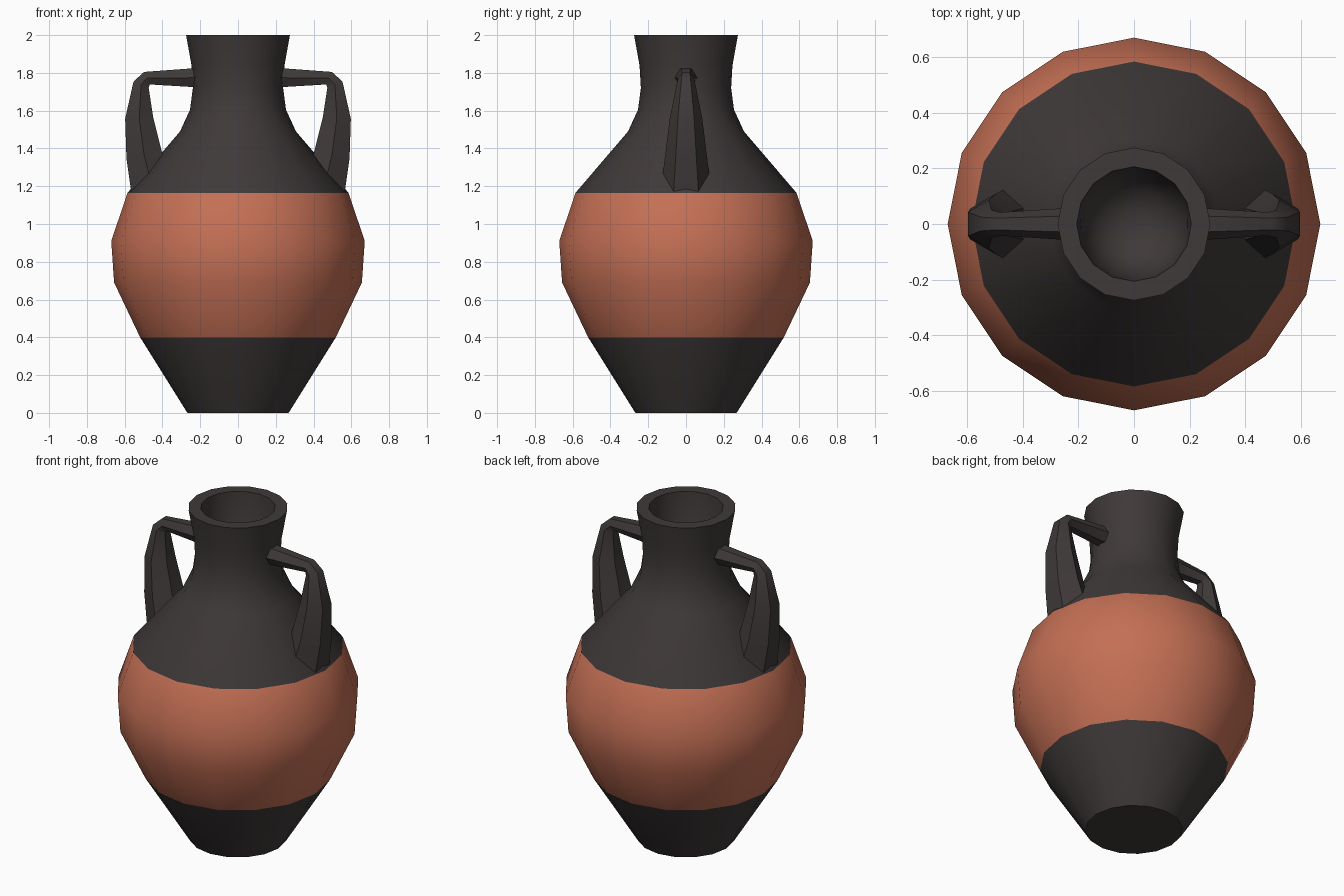
import bpy, bmesh, math
from mathutils import Vector

if "Cube" in bpy.data.objects:
    bpy.data.objects.remove(bpy.data.objects["Cube"])


def material(name, rgb):
    m = bpy.data.materials.new(name)
    m.diffuse_color = (*rgb, 1)
    m.use_nodes = True
    m.node_tree.nodes["Principled BSDF"].inputs["Base Color"].default_value = m.diffuse_color
    return m


black = material("black glaze", (0.05, 0.041, 0.041))
clay = material("terracotta", (0.55, 0.16, 0.09))


def loft(name, rings, mats, rule=lambda z: 0):
    """Skin a list of rings of points, cap both ends, colour faces by height."""
    bm = bmesh.new()
    vs = [[bm.verts.new(p) for p in ring] for ring in rings]
    n = len(vs[0])
    for a, b in zip(vs, vs[1:]):
        for i in range(n):
            j = (i + 1) % n
            bm.faces.new((a[i], a[j], b[j], b[i]))
    bm.faces.new(vs[0][::-1])
    bm.faces.new(vs[-1])
    bmesh.ops.recalc_face_normals(bm, faces=bm.faces)
    for f in bm.faces:
        f.material_index = rule(f.calc_center_median().z)
    me = bpy.data.meshes.new(name)
    bm.to_mesh(me)
    bm.free()
    for m in mats:
        me.materials.append(m)
    ob = bpy.data.objects.new(name, me)
    bpy.context.collection.objects.link(ob)
    bpy.ops.object.select_all(action='DESELECT')
    ob.select_set(True)
    bpy.context.view_layer.objects.active = ob
    bpy.ops.object.shade_smooth_by_angle(angle=math.radians(50))
    return ob


def circle(r, z, n=16):
    return [(r * math.cos(2 * math.pi * i / n), r * math.sin(2 * math.pi * i / n), z)
            for i in range(n)]


# Vase body: outer profile from foot to lip, then down into the mouth
profile = [(0.268, 0), (0.518, 0.40), (0.656, 0.69), (0.671, 0.91), (0.585, 1.165),
           (0.307, 1.49), (0.254, 1.605), (0.239, 1.72), (0.246, 1.84), (0.275, 2.0),
           (0.206, 2.0), (0.19, 1.75), (0.13, 1.62), (0.04, 1.59)]
loft("vase_body", [circle(r, z) for r, z in profile], [black, clay],
     lambda z: 1 if 0.40 < z < 1.165 else 0)

# Handles: six-sided tubes (x, z, radius) from neck to shoulder, thickening downward
path = [(0.19, 1.775, 0.061), (0.482, 1.772, 0.042), (0.513, 1.738, 0.05),
        (0.523, 1.56, 0.086), (0.497, 1.365, 0.11), (0.45, 1.18, 0.134)]


def handle(name, side):
    pts = [Vector((x, 0, z)) for x, z, r in path]
    rings = []
    for k, (p, (x, z, r)) in enumerate(zip(pts, path)):
        into = (p - pts[k - 1]).normalized() if k else Vector()
        out = (pts[k + 1] - p).normalized() if k < len(pts) - 1 else Vector()
        t = (into + out).normalized()
        across = Vector((0, 1, 0))
        outward = across.cross(t)
        ring = []
        for i in range(6):
            a = math.pi / 3 * i
            q = p + r * (math.cos(a) * across + math.sin(a) * outward)
            ring.append((q.x * side, q.y, q.z))
        rings.append(ring)
    loft(name, rings, [black])


handle("handle_right", 1)
handle("handle_left", -1)
